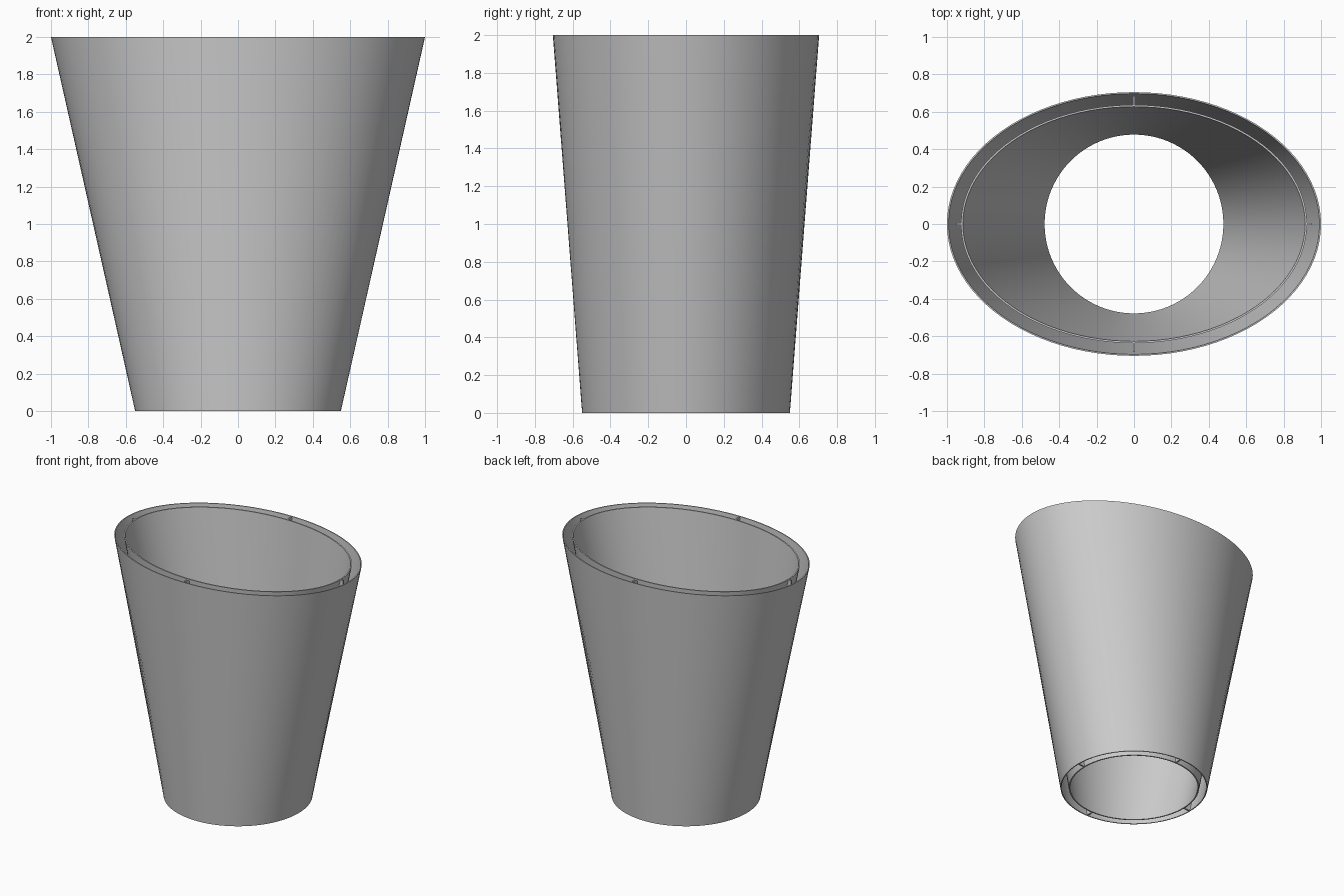
import bpy, bmesh, math

cube = bpy.data.objects.get("Cube")
if cube:
    bpy.data.objects.remove(cube, do_unlink=True)

HEIGHT = 2.0
SEGMENTS = 96

grey = bpy.data.materials.new("plain_grey")
grey.use_nodes = True
grey.diffuse_color = (0.6, 0.6, 0.6, 1)
grey.node_tree.nodes["Principled BSDF"].inputs["Base Color"].default_value = (0.6, 0.6, 0.6, 1)


def add_object(name, bm):
    bmesh.ops.recalc_face_normals(bm, faces=bm.faces)
    mesh = bpy.data.meshes.new(name)
    bm.to_mesh(mesh)
    bm.free()
    mesh.materials.append(grey)
    obj = bpy.data.objects.new(name, mesh)
    bpy.context.collection.objects.link(obj)
    return obj


def ring(bm, rx, ry, z):
    angles = [2 * math.pi * i / SEGMENTS for i in range(SEGMENTS)]
    return [bm.verts.new((rx * math.cos(a), ry * math.sin(a), z)) for a in angles]


def tapered_wall(name, bottom, top_x, top_y, thickness):
    """Thin open tube from a round foot to an oval mouth."""
    bm = bmesh.new()
    t = thickness
    loops = [ring(bm, bottom, bottom, 0), ring(bm, top_x, top_y, HEIGHT),
             ring(bm, top_x - t, top_y - t, HEIGHT), ring(bm, bottom - t, bottom - t, 0)]
    for k, lower in enumerate(loops):
        upper = loops[(k + 1) % 4]
        for i in range(SEGMENTS):
            j = (i + 1) % SEGMENTS
            bm.faces.new((lower[i], lower[j], upper[j], upper[i]))
    obj = add_object(name, bm)
    bpy.ops.object.select_all(action="DESELECT")
    obj.select_set(True)
    bpy.context.view_layer.objects.active = obj
    bpy.ops.object.shade_smooth_by_angle(angle=math.radians(30))


def rib(name, angle, inner_top, outer_top):
    """Thin fin joining both walls, stepped back from the outer wall at the mouth."""
    step_z = HEIGHT - 0.2
    step = 0.545 + (outer_top - 0.545) * step_z / HEIGHT
    profile = [(0.485, 0), (0.545, 0), (step, step_z), (step, HEIGHT), (inner_top, HEIGHT)]
    c, s = math.cos(angle), math.sin(angle)
    half = 0.006
    bm = bmesh.new()
    sides = [[bm.verts.new((r * c - w * s, r * s + w * c, z)) for r, z in profile]
             for w in (-half, half)]
    for side in sides:
        bm.faces.new(side)
    for i in range(len(profile)):
        j = (i + 1) % len(profile)
        bm.faces.new((sides[0][i], sides[0][j], sides[1][j], sides[1][i]))
    add_object(name, bm)


# Double wall
tapered_wall("outer_wall", 0.55, 1.0, 0.705, 0.008)
tapered_wall("inner_wall", 0.488, 0.925, 0.637, 0.01)

# Four ribs in the gap between the walls
for i, side in enumerate(("left", "back", "right", "front")):
    tops = (0.921, 0.995) if i % 2 == 0 else (0.633, 0.7)
    rib(side + "_rib", i * math.pi / 2, *tops)
